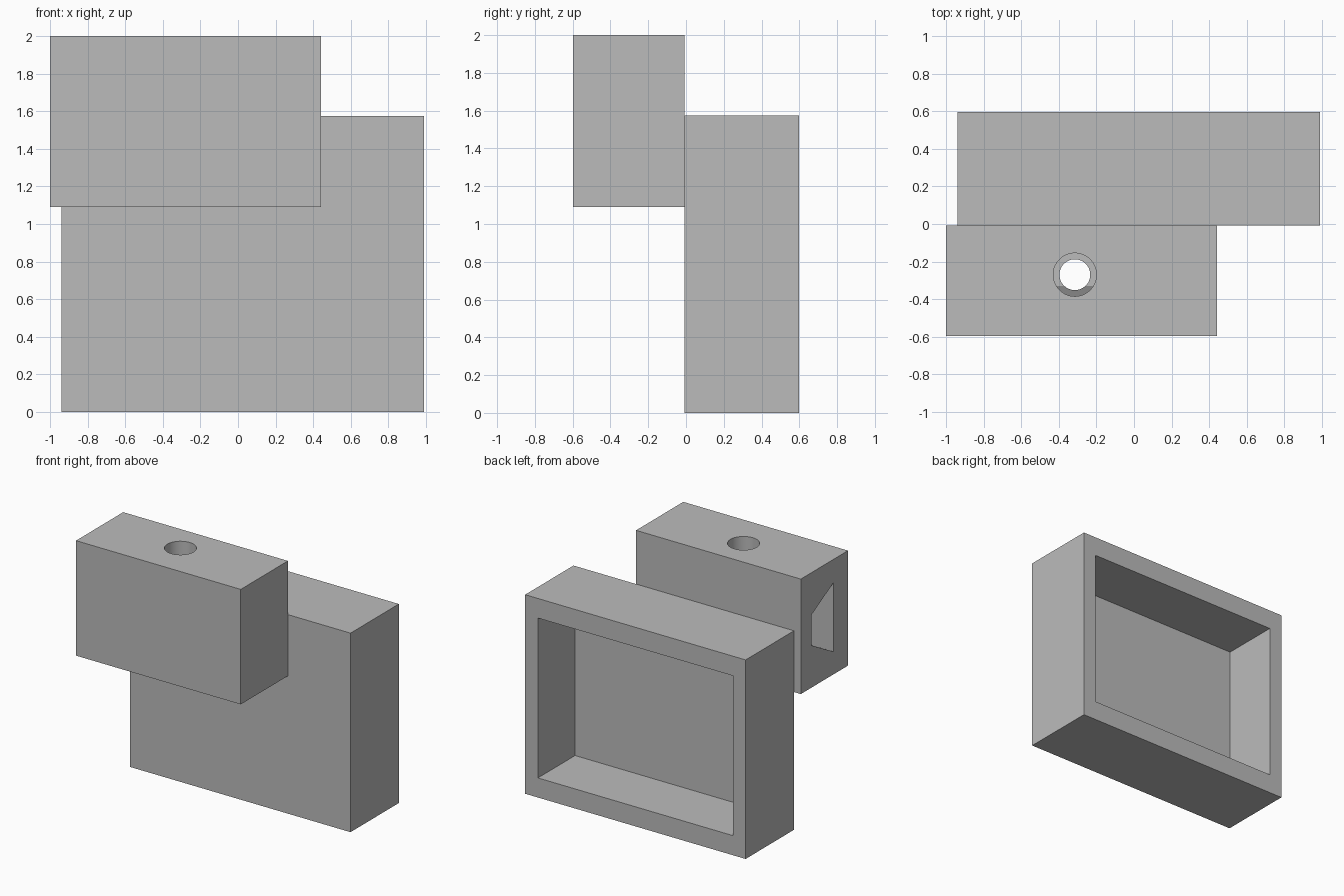
import bpy
import bmesh
from mathutils import Vector

default = bpy.data.objects.get("Cube")
if default:
    bpy.data.objects.remove(default, do_unlink=True)

grey = bpy.data.materials.new("plain grey")
grey.use_nodes = True
grey.diffuse_color = (0.5, 0.5, 0.5, 1)
grey.node_tree.nodes["Principled BSDF"].inputs["Base Color"].default_value = (0.5, 0.5, 0.5, 1)


def prism(name, outline, direction):
    """Solid made by sweeping a closed outline along a direction."""
    bm = bmesh.new()
    face = bm.faces.new([bm.verts.new(p) for p in outline])
    swept = bmesh.ops.extrude_face_region(bm, geom=[face], use_keep_orig=True)["geom"]
    bmesh.ops.translate(bm, vec=direction,
                        verts=[g for g in swept if isinstance(g, bmesh.types.BMVert)])
    bmesh.ops.recalc_face_normals(bm, faces=bm.faces)
    mesh = bpy.data.meshes.new(name)
    bm.to_mesh(mesh)
    bm.free()
    mesh.materials.append(grey)
    obj = bpy.data.objects.new(name, mesh)
    bpy.context.collection.objects.link(obj)
    return obj


def box(name, x0, x1, y0, y1, z0, z1):
    outline = [(x0, y0, z0), (x1, y0, z0), (x1, y1, z0), (x0, y1, z0)]
    return prism(name, outline, Vector((0, 0, z1 - z0)))


def cylinder(name, x, y, radius, z0, z1):
    bpy.ops.mesh.primitive_cylinder_add(vertices=64, radius=radius, depth=z1 - z0,
                                        location=(x, y, (z0 + z1) / 2))
    obj = bpy.context.object
    obj.name = name
    obj.data.materials.append(grey)
    return obj


def cut(target, cutter):
    """Subtract the cutter, then discard it."""
    cutter.hide_render = True
    mod = target.modifiers.new("cut", "BOOLEAN")
    mod.operation = "DIFFERENCE"
    mod.solver = "EXACT"
    mod.object = cutter
    bpy.ops.object.select_all(action="DESELECT")
    bpy.context.view_layer.objects.active = target
    target.select_set(True)
    bpy.ops.object.modifier_apply(modifier=mod.name)
    bpy.data.objects.remove(cutter, do_unlink=True)


# Large case, hollowed from the back
case = box("open_back_case", -0.94, 0.99, -0.007, 0.597, 0, 1.575)
cut(case, box("case_pocket", -0.828, 0.878, 0.133, 0.7, 0.155, 1.42))

# Smaller block on the front of the case
block = box("front_block", -1, 0.442, -0.597, -0.007, 1.09, 2)

# Blind trapezoid slot entering from the end of the block
slot = [(-1.1, -0.415, 1.27), (-1.1, -0.139, 1.425),
        (-1.1, -0.139, 1.665), (-1.1, -0.415, 1.815)]
cut(block, prism("block_slot", slot, Vector((1.25, 0, 0))))

# Vertical stepped hole through the block
cut(block, cylinder("wide_bore", -0.315, -0.27, 0.115, 1.318, 2.1))
cut(block, cylinder("narrow_bore", -0.315, -0.27, 0.082, 1, 1.6))

for part in (case, block):
    bpy.ops.object.select_all(action="DESELECT")
    part.select_set(True)
    bpy.context.view_layer.objects.active = part
    bpy.ops.object.shade_smooth_by_angle(angle=0.5)
